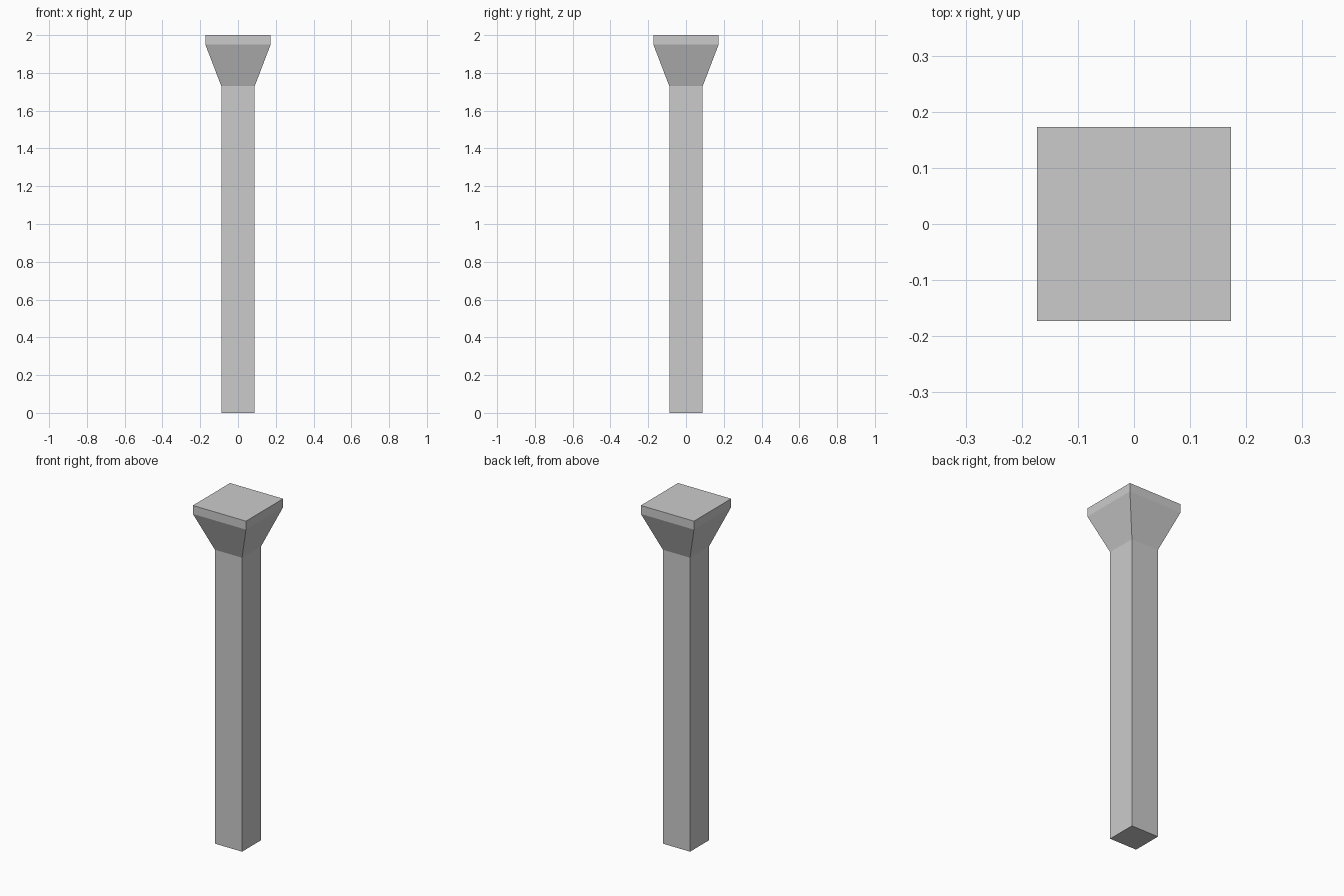
import bpy, bmesh

if "Cube" in bpy.data.objects:
    bpy.data.objects.remove(bpy.data.objects["Cube"])

SHAFT, CAP = 0.0885, 0.1727  # half widths


def square_ring(bm, half, z):
    return [bm.verts.new((sx * half, sy * half, z))
            for sx, sy in ((-1, -1), (1, -1), (1, 1), (-1, 1))]


# Square post with flared capital and flat top slab, lofted through square sections
bm = bmesh.new()
sections = [(SHAFT, 0.0), (SHAFT, 1.73), (CAP, 1.95), (CAP, 2.0)]
rings = [square_ring(bm, half, z) for half, z in sections]
for low, high in zip(rings, rings[1:]):
    for i in range(4):
        j = (i + 1) % 4
        bm.faces.new((low[i], low[j], high[j], high[i]))
bm.faces.new(rings[0][::-1])
bm.faces.new(rings[-1])
bmesh.ops.recalc_face_normals(bm, faces=bm.faces)

mesh = bpy.data.meshes.new("square_column")
bm.to_mesh(mesh)
bm.free()
bpy.context.collection.objects.link(bpy.data.objects.new("square_column", mesh))
